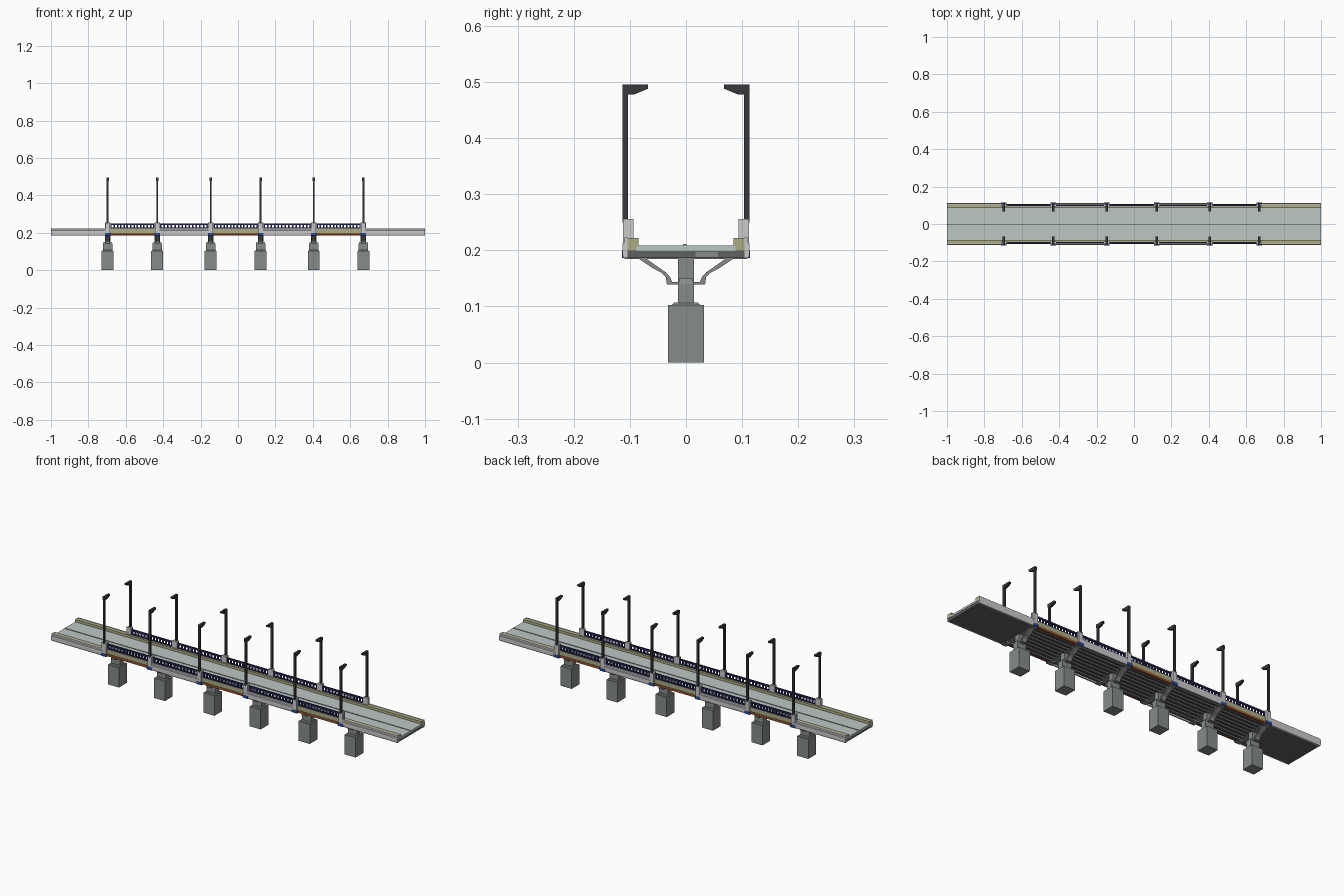
import bpy, bmesh
from mathutils import Matrix

if "Cube" in bpy.data.objects:
    bpy.data.objects.remove(bpy.data.objects["Cube"])

PIERS = [-0.697, -0.432, -0.146, 0.121, 0.405, 0.67]
EDGES = [-1.0] + PIERS + [1.0]


def material(name, rgb):
    m = bpy.data.materials.new(name)
    m.diffuse_color = (*rgb, 1)
    m.use_nodes = True
    m.node_tree.nodes["Principled BSDF"].inputs["Base Color"].default_value = m.diffuse_color
    return m


ROAD = material("pale_road", (0.50, 0.58, 0.56))
OLIVE = material("olive_kerb", (0.42, 0.42, 0.24))
NAVY = material("navy_rail", (0.02, 0.02, 0.10))
DARK = material("dark_metal", (0.04, 0.04, 0.045))
RUST = material("rust_beam", (0.30, 0.09, 0.03))
BLUE = material("blue_cap", (0.03, 0.07, 0.40))
CONC = material("concrete", (0.24, 0.26, 0.25))
UNDER = material("dark_girder", (0.12, 0.12, 0.12))


class Part:
    """Collects boxes and profiles into one named object."""

    def __init__(self, name, mat=None):
        self.name, self.mat, self.bm = name, mat, bmesh.new()

    def box(self, x0, x1, y0, y1, z0, z1, taper=1.0):
        size = Matrix.Diagonal((x1 - x0, y1 - y0, z1 - z0, 1))
        mid = Matrix.Translation(((x0 + x1) / 2, (y0 + y1) / 2, (z0 + z1) / 2))
        vs = bmesh.ops.create_cube(self.bm, size=1)["verts"]
        for v in vs:
            if v.co.z > 0:
                v.co.x *= taper
                v.co.y *= taper
        bmesh.ops.transform(self.bm, matrix=mid @ size, verts=vs)

    def pair(self, x0, x1, y0, y1, z0, z1):
        self.box(x0, x1, y0, y1, z0, z1)
        self.box(x0, x1, -y1, -y0, z0, z1)

    def profile(self, pts, x0, x1):
        """Extrudes a y-z outline along x, on both sides."""
        for s in (1, -1):
            f = self.bm.faces.new([self.bm.verts.new((x0, s * y, z)) for y, z in pts])
            r = bmesh.ops.extrude_face_region(self.bm, geom=[f], use_keep_orig=True)
            vs = [g for g in r["geom"] if isinstance(g, bmesh.types.BMVert)]
            bmesh.ops.translate(self.bm, verts=vs, vec=(x1 - x0, 0, 0))

    def done(self):
        bmesh.ops.recalc_face_normals(self.bm, faces=self.bm.faces)
        me = bpy.data.meshes.new(self.name)
        self.bm.to_mesh(me)
        self.bm.free()
        ob = bpy.data.objects.new(self.name, me)
        bpy.context.collection.objects.link(ob)
        if self.mat:
            me.materials.append(self.mat)


# Roadway with raised centre seam
road = Part("road_surface", ROAD)
road.box(-1, 1, -0.088, 0.088, 0.199, 0.209)
road.done()
seam = Part("centre_seam", CONC)
seam.box(-1, 1, -0.005, 0.001, 0.208, 0.211)
seam.done()

# Solid approach slabs and the small plate on each end
slab = Part("approach_slabs", UNDER)
plate = Part("end_plates", CONC)
for s in (-1, 1):
    inner = EDGES[1] if s < 0 else EDGES[-2]
    slab.box(min(s * 0.998, inner), max(s * 0.998, inner), -0.105, 0.105, 0.186, 0.2)
    plate.box(min(s, s * 0.99), max(s, s * 0.99), 0.017, 0.057, 0.188, 0.197)
slab.done()
plate.done()

# Longitudinal girders below the middle spans
girder = Part("girders", UNDER)
girder.box(PIERS[0], PIERS[-1], -0.1, 0.1, 0.195, 0.2)
for i in range(8):
    y = -0.0875 + i * 0.025
    girder.box(PIERS[0], PIERS[-1], y - 0.006, y + 0.006, 0.186, 0.196)
girder.done()

# Kerbs along the full length
kerb = Part("kerbs", OLIVE)
kerb.pair(-1, 1, 0.085, 0.104, 0.2, 0.222)
kerb.done()

# Concrete fascia beams alternate with open rust-coloured beams
fascia = Part("fascia_beams")
rust = Part("open_span_beams", RUST)
FASCIA = [(0.104, 0.186), (0.111, 0.186), (0.113, 0.192), (0.113, 0.212),
          (0.11, 0.214), (0.11, 0.223), (0.104, 0.223)]
for i in range(7):
    a, b = EDGES[i], EDGES[i + 1]
    if i % 2 and i < 6:
        rust.pair(a, b, 0.098, 0.106, 0.188, 0.2)
    else:
        fascia.profile(FASCIA, a, b)
fascia.done()
rust.done()

# Railing between the first and last pier
rail = Part("railing", NAVY)
for a, b in zip(PIERS, PIERS[1:]):
    rail.pair(a, b, 0.095, 0.103, 0.242, 0.25)
    rail.pair(a, b, 0.096, 0.102, 0.222, 0.227)
    n = 15
    for k in range(1, n):
        x = a + (b - a) * k / n
        rail.pair(x - 0.004, x + 0.004, 0.096, 0.102, 0.225, 0.244)
rail.done()

# Piers: footing, stepped column, crossbeam and curved side brackets
footing = Part("pier_footings", CONC)
column = Part("pier_columns", CONC)
beam = Part("pier_crossbeams", CONC)
bracket = Part("side_brackets", CONC)
BRACKET = [(0.087, 0.187), (0.062, 0.17), (0.042, 0.159), (0.036, 0.152), (0.034, 0.139),
           (0.012, 0.139), (0.012, 0.144), (0.025, 0.144), (0.028, 0.152), (0.036, 0.161),
           (0.055, 0.174), (0.073, 0.187)]
for x in PIERS:
    footing.box(x - 0.032, x + 0.032, -0.032, 0.032, 0, 0.103)
    footing.box(x - 0.03, x + 0.03, -0.025, 0.025, 0.103, 0.107, 0.85)
    column.box(x - 0.026, x + 0.026, -0.014, 0.014, 0.104, 0.14)
    column.box(x - 0.026, x + 0.026, -0.014, 0.014, 0.14, 0.15, 0.8)
    column.box(x - 0.015, x + 0.015, -0.014, 0.014, 0.14, 0.187)
    beam.box(x - 0.015, x + 0.015, -0.11, 0.11, 0.185, 0.2)
    bracket.profile(BRACKET, x - 0.013, x + 0.013)
for p in (footing, column, beam, bracket):
    p.done()

# Lamp posts: pedestal, blue cap, pole and tapered head
pedestal = Part("lamp_pedestals")
cap = Part("blue_caps", BLUE)
lamp = Part("lamp_posts", DARK)
HEAD = [(0.113, 0.478), (0.113, 0.496), (0.068, 0.496), (0.068, 0.488), (0.092, 0.478)]
for x in PIERS:
    pedestal.pair(x - 0.012, x + 0.012, 0.103, 0.1125, 0.186, 0.256)
    pedestal.pair(x - 0.014, x + 0.014, 0.094, 0.104, 0.222, 0.256)
    cap.pair(x - 0.015, x + 0.015, 0.109, 0.1145, 0.186, 0.2)
    lamp.pair(x - 0.005, x + 0.005, 0.103, 0.113, 0.25, 0.48)
    lamp.profile(HEAD, x - 0.006, x + 0.006)
for p in (pedestal, cap, lamp):
    p.done()
